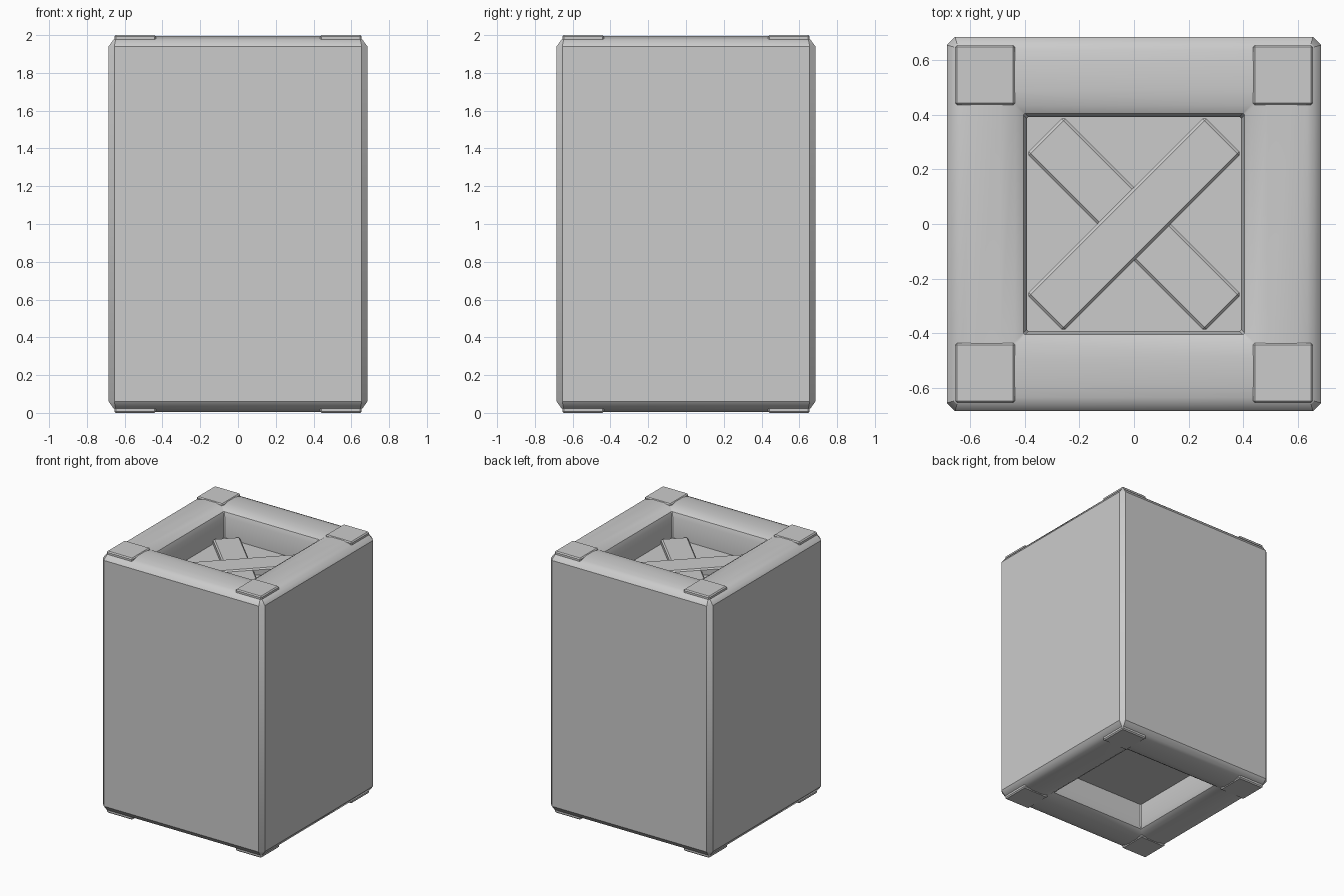
import bpy, bmesh, math
from mathutils import Matrix

if "Cube" in bpy.data.objects:
    bpy.data.objects.remove(bpy.data.objects["Cube"])


def make_object(name, bm, angle=35):
    bmesh.ops.recalc_face_normals(bm, faces=bm.faces)
    me = bpy.data.meshes.new(name)
    bm.to_mesh(me)
    bm.free()
    ob = bpy.data.objects.new(name, me)
    bpy.context.collection.objects.link(ob)
    bpy.ops.object.select_all(action='DESELECT')
    ob.select_set(True)
    bpy.context.view_layer.objects.active = ob
    bpy.ops.object.shade_smooth_by_angle(angle=math.radians(angle))
    return ob


def box(name, size, loc, rot=0, bevel=0.0):
    bm = bmesh.new()
    bmesh.ops.create_cube(bm, size=1)
    bmesh.ops.scale(bm, vec=size, verts=bm.verts)
    if bevel:
        bmesh.ops.bevel(bm, geom=bm.edges[:], offset=bevel, segments=1, affect='EDGES')
    bmesh.ops.transform(bm, matrix=Matrix.Translation(loc) @ Matrix.Rotation(rot, 4, 'Z'), verts=bm.verts)
    return make_object(name, bm)


def square_ring(bm, h, c, z):
    k = h - c
    pts = [(h, -k), (h, k), (k, h), (-k, h), (-h, k), (-h, -k), (-k, -h), (k, -h)]
    return [bm.verts.new((x, y, z)) for x, y in pts]


# Crate shell: half width, corner chamfer, height, from the lid plate outwards
upper = [(0.392, 0.006, 1.775), (0.392, 0.006, 1.93), (0.405, 0.006, 1.965),
         (0.435, 0.006, 1.985), (0.49, 0.006, 1.995), (0.59, 0.006, 1.995),
         (0.635, 0.006, 1.985), (0.66, 0.012, 1.975), (0.685, 0.03, 1.94)]
profile = upper + [(h, c, 2 - z) for h, c, z in reversed(upper)]
bm = bmesh.new()
rings = [square_ring(bm, *p) for p in profile]
for a, b in zip(rings, rings[1:]):
    for i in range(8):
        j = (i + 1) % 8
        bm.faces.new((a[i], a[j], b[j], b[i]))
bm.faces.new(rings[0])
bm.faces.new(rings[-1])
make_object("crate_shell", bm)

# Corner caps, top and bottom
for sx in (-1, 1):
    for sy in (-1, 1):
        for z, label in ((1.96, "top"), (0.04, "bottom")):
            box(f"corner_cap_{label}", (0.22, 0.22, 0.08), (sx * 0.545, sy * 0.545, z), bevel=0.008)

# Crossed braces on the recessed lid
box("brace_over", (0.92, 0.19, 0.09), (0, 0, 1.78), math.radians(45), 0.01)
box("brace_under", (0.92, 0.19, 0.08), (0, 0, 1.775), math.radians(-45), 0.01)
